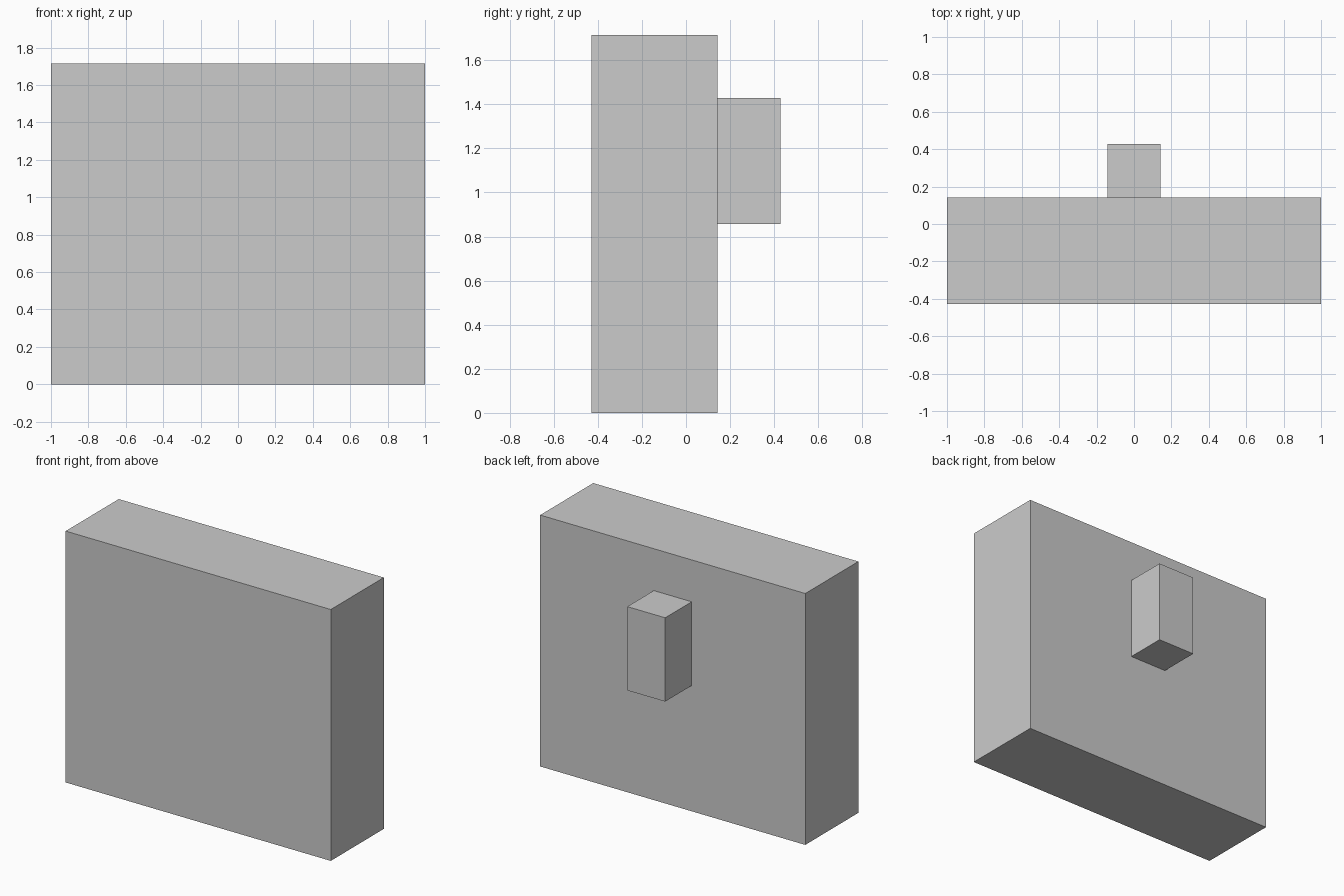
import bpy

if "Cube" in bpy.data.objects:
    bpy.data.objects.remove(bpy.data.objects["Cube"])

U = 2 / 14  # grid module: the panel is 14 modules wide


def box(name, lo, hi):
    """Axis-aligned box between two corners given in modules."""
    size = [(b - a) * U for a, b in zip(lo, hi)]
    centre = [(a + b) / 2 * U for a, b in zip(lo, hi)]
    bpy.ops.mesh.primitive_cube_add(size=1)
    ob = bpy.context.object
    ob.name = ob.data.name = name
    for v in ob.data.vertices:
        v.co = [c * s + m for c, s, m in zip(v.co, size, centre)]
    return ob


# Main upright panel
box("panel", (-7, -3, 0), (7, 1, 12))

# Small block mounted on the back
box("back_block", (-1, 1, 6), (1, 3, 10))
